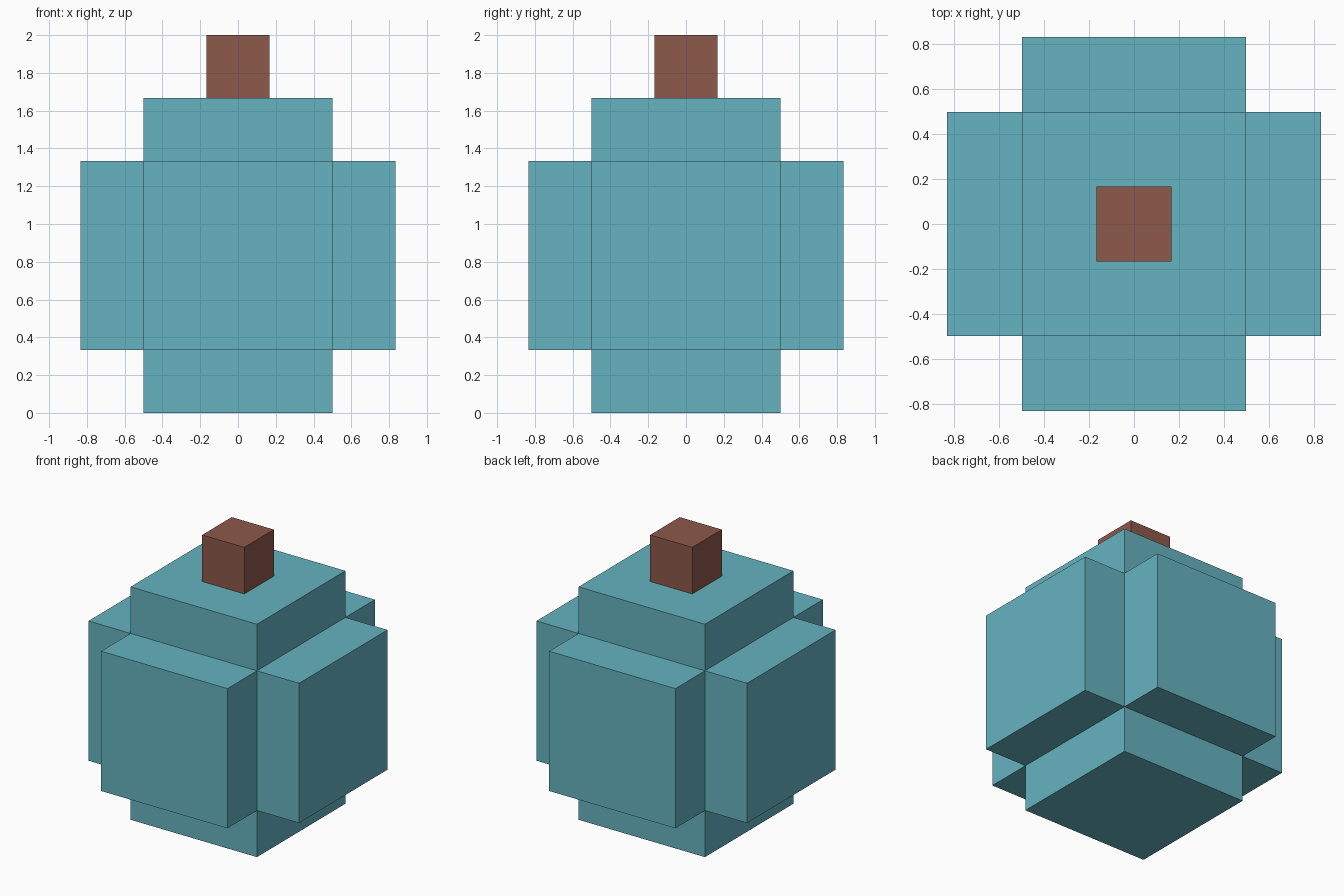
import bpy
import bmesh
from mathutils import Matrix

default = bpy.data.objects.get("Cube")
if default:
    bpy.data.objects.remove(default, do_unlink=True)

UNIT = 1 / 3


def make_material(name, rgb):
    mat = bpy.data.materials.new(name)
    mat.use_nodes = True
    color = (*rgb, 1.0)
    mat.diffuse_color = color
    mat.node_tree.nodes["Principled BSDF"].inputs["Base Color"].default_value = color
    return mat


def make_block(name, size, z, mat, raise_sides=0.0):
    """Cube centred at height z; raise_sides pushes every face outwards."""
    bm = bmesh.new()
    bmesh.ops.create_cube(bm, size=size, matrix=Matrix.Translation((0, 0, z)))
    if raise_sides:
        caps = bmesh.ops.extrude_discrete_faces(bm, faces=bm.faces[:])["faces"]
        for cap in caps:
            cap.normal_update()
            bmesh.ops.translate(bm, verts=cap.verts[:], vec=cap.normal * raise_sides)
    bmesh.ops.recalc_face_normals(bm, faces=bm.faces[:])
    mesh = bpy.data.meshes.new(name)
    bm.to_mesh(mesh)
    bm.free()
    mesh.materials.append(mat)
    obj = bpy.data.objects.new(name, mesh)
    bpy.context.collection.objects.link(obj)
    return obj


teal = make_material("teal", (0.133, 0.451, 0.527))
brown = make_material("brown", (0.266, 0.098, 0.070))

# Body: a cube with a raised slab on all six sides
make_block("body", 3 * UNIT, 2.5 * UNIT, teal, raise_sides=UNIT)

# Stem: small cube standing on the top slab
make_block("stem", UNIT, 5.5 * UNIT, brown)
